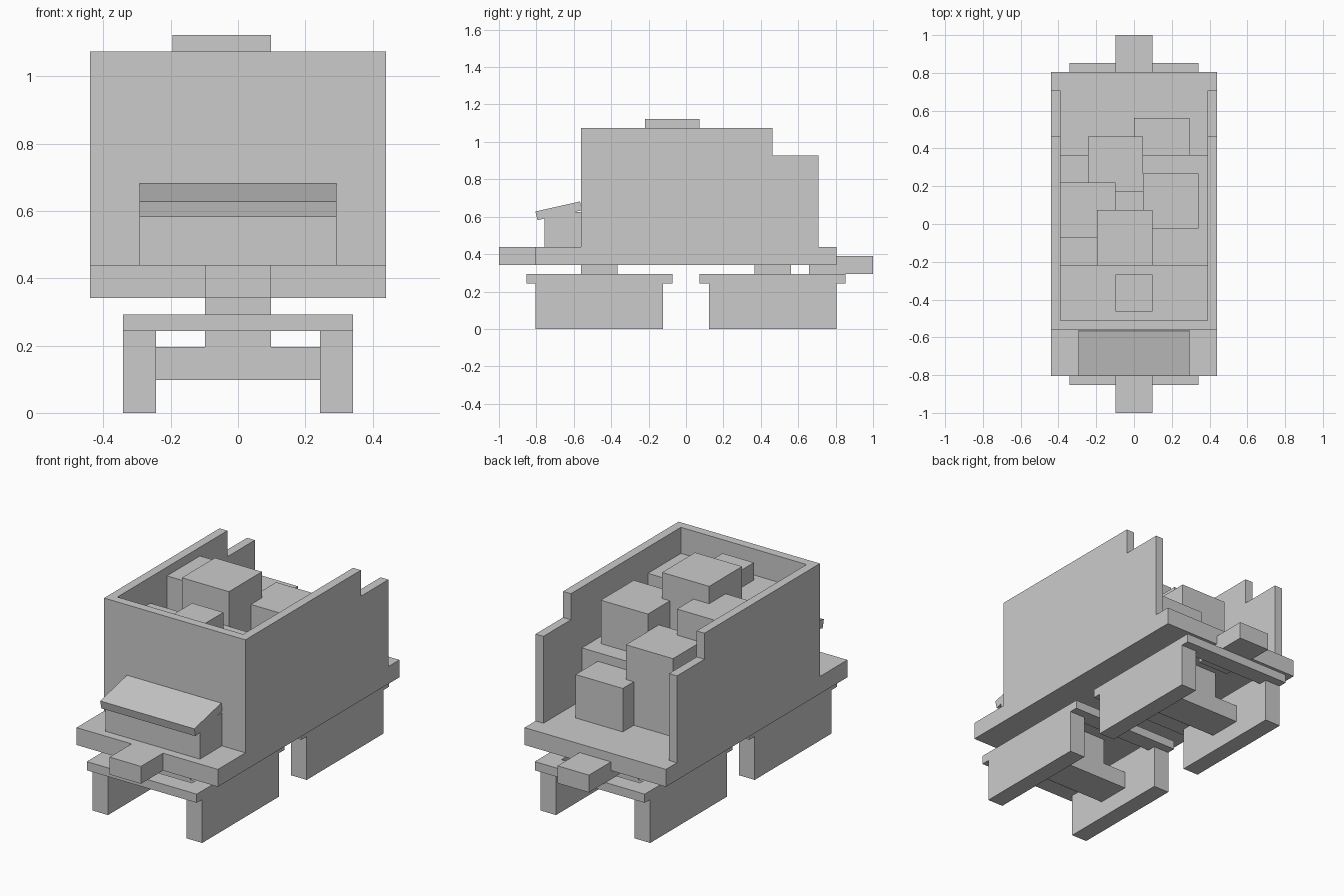
import bpy, bmesh
from mathutils import Matrix

if "Cube" in bpy.data.objects:
    bpy.data.objects.remove(bpy.data.objects["Cube"])

U = 2 / 41  # grid step: the wagon is 41 steps long


def mesh_object(name, bm):
    mesh = bpy.data.meshes.new(name)
    bmesh.ops.recalc_face_normals(bm, faces=bm.faces)
    bm.to_mesh(mesh)
    bm.free()
    obj = bpy.data.objects.new(name, mesh)
    bpy.context.collection.objects.link(obj)
    return obj


def box(name, x0, x1, y0, y1, z0, z1):
    """Box given by its limits in grid steps."""
    bm = bmesh.new()
    size = Matrix.Diagonal(((x1 - x0) * U, (y1 - y0) * U, (z1 - z0) * U, 1))
    centre = Matrix.Translation(((x0 + x1) / 2 * U, (y0 + y1) / 2 * U, (z0 + z1) / 2 * U))
    bmesh.ops.create_cube(bm, size=1, matrix=centre @ size)
    return mesh_object(name, bm)


def side_profile(name, points, x0, x1):
    """Side outline (y, z) in grid steps, extruded along x."""
    bm = bmesh.new()
    face = bm.faces.new([bm.verts.new((x0 * U, y * U, z * U)) for y, z in points])
    out = bmesh.ops.extrude_face_region(bm, geom=[face])
    verts = [v for v in out["geom"] if isinstance(v, bmesh.types.BMVert)]
    bmesh.ops.translate(bm, verts=verts, vec=((x1 - x0) * U, 0, 0))
    return mesh_object(name, bm)


# Deck and couplers
box("deck", -9, 9, -16.5, 16.5, 7, 9)
box("front_coupler", -2, 2, -20.5, -16.5, 7, 9)
box("rear_coupler", -2, 2, 13.5, 20.5, 6, 8)

# Bogies: side beams, ring frame, cross beam and pivot
for end, c in (("front", -9.5), ("rear", 9.5)):
    for side, x in (("left", -6), ("right", 6)):
        box(f"{end}_{side}_bogie_beam", x - 1, x + 1, c - 7, c + 7, 0, 5)
        box(f"{end}_{side}_frame_rail", x - 1, x + 1, c - 8, c + 8, 5, 6)
    for n, y in ((1, c - 7), (2, c + 7)):
        box(f"{end}_frame_end_bar_{n}", -5, 5, y - 1, y + 1, 5, 6)
    box(f"{end}_cross_beam", -5, 5, c - 2, c + 2, 2, 4)
    box(f"{end}_pivot", -2, 2, c - 2, c + 2, 4, 7)

# Walls, stepped down towards the open rear
wall = [(-11.5, 9), (14.5, 9), (14.5, 19), (9.5, 19), (9.5, 22), (-11.5, 22)]
side_profile("left_wall", wall, -9, -8)
side_profile("right_wall", wall, 8, 9)
box("front_wall", -8, 8, -11.5, -10.5, 9, 22)

# Tool chest with sloping lid
box("chest", -6, 6, -15.5, -11.5, 9, 12.8)
lid = [(-16.5, 12.87), (-11.62, 13.97), (-11.4, 13.0), (-16.28, 11.93)]
side_profile("chest_lid", lid, -6, 6)

# Cargo
cargo = {
    "front_cargo_block": (-8, 8, -10.5, -4.5, 9, 19),
    "middle_cargo_block": (-8, 8, -4.5, 7.5, 9, 15),
    "small_crate": (-2, 2, -9.5, -5.5, 19, 21),
    "top_crate": (-4, 2, -4.5, 1.5, 15, 23),
    "left_crate": (-8, -2, -1.5, 4.5, 15, 21),
    "right_crate": (1, 7, -0.5, 5.5, 15, 20),
    "rear_tall_crate": (-5, 1, 3.5, 9.5, 9, 18),
    "rear_low_crate": (0, 6, 5.5, 11.5, 9, 14),
}
for name, limits in cargo.items():
    box(name, *limits)
